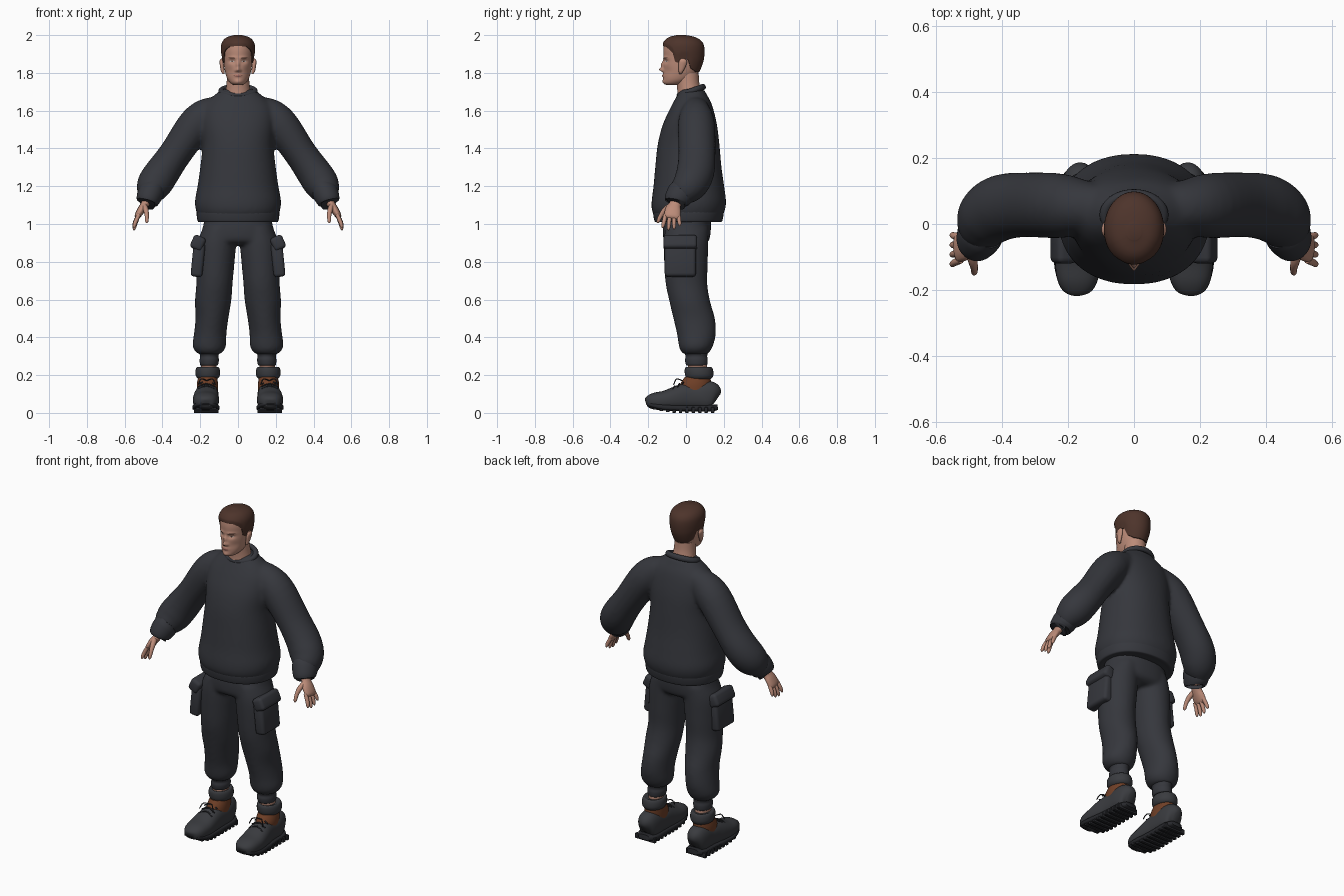
import bpy, bmesh, math
from mathutils import Vector


def material(name, rgb):
    m = bpy.data.materials.new(name)
    m.diffuse_color = (*rgb, 1)
    return m


CLOTH = material("charcoal cloth", (0.036, 0.038, 0.046))
SHOE = material("shoe grey", (0.042, 0.044, 0.05))
SOLE = material("sole black", (0.02, 0.021, 0.025))
SKIN = material("skin", (0.50, 0.26, 0.19))
LIP = material("lips", (0.36, 0.15, 0.12))
HAIR = material("brown hair", (0.075, 0.034, 0.024))
LEATHER = material("rust leather", (0.16, 0.05, 0.02))
WHITE = material("eye white", (0.5, 0.45, 0.42))


def resample(st, sub):
    """Catmull-Rom smoothing of a list of tuples."""
    out = []
    for i in range(len(st) - 1):
        a, b, c, d = st[max(i - 1, 0)], st[i], st[i + 1], st[min(i + 2, len(st) - 1)]
        for k in range(sub):
            t = k / sub
            out.append([0.5 * (2 * q + (r - p) * t + (2 * p - 5 * q + 4 * r - s) * t * t
                        + (3 * q - p - 3 * r + s) * t ** 3) for p, q, r, s in zip(a, b, c, d)])
    return out + [list(st[-1])]


def skin_rings(bm, rings):
    """Join closed rings of points and cap both ends."""
    vs = [[bm.verts.new(p) for p in r] for r in rings]
    n = len(vs[0])
    for a, b in zip(vs, vs[1:]):
        for i in range(n):
            bm.faces.new((a[i], a[(i + 1) % n], b[(i + 1) % n], b[i]))
    bm.faces.new(vs[0][::-1])
    bm.faces.new(vs[-1])


def loft(bm, st, ref=(0, 1, 0), flat=False, n=28, sub=4, p=2.0):
    """Stations (x, y, z, side radius, ref radius) lofted along their path."""
    st = resample(st, sub)
    rings = []
    for i, s in enumerate(st):
        t = (Vector(st[min(i + 1, len(st) - 1)][:3]) - Vector(st[max(i - 1, 0)][:3])).normalized()
        if flat:
            u, v = Vector((1, 0, 0)), Vector((0, 1, 0))
        else:
            v = Vector(ref)
            v = (v - t * v.dot(t)).normalized()
            u = t.cross(v)
        ring = []
        for k in range(n):
            a = 2 * math.pi * k / n
            c, w = math.cos(a), math.sin(a)
            c = math.copysign(abs(c) ** (2 / p), c) * max(s[3], 0.001)
            w = math.copysign(abs(w) ** (2 / p), w) * max(s[4], 0.001)
            ring.append(Vector(s[:3]) + u * c + v * w)
        rings.append(ring)
    skin_rings(bm, rings)


def box(bm, c, size, bevel=0.0, tilt=0.0):
    vs = bmesh.ops.create_cube(bm, size=1)["verts"]
    for v in vs:
        x, y, z = (a * b for a, b in zip(v.co, size))
        v.co = Vector((x * math.cos(tilt) + z * math.sin(tilt), y, z * math.cos(tilt) - x * math.sin(tilt))) + Vector(c)
    if bevel:
        es = list({e for v in vs for e in v.link_edges})
        bmesh.ops.bevel(bm, geom=es, offset=bevel, segments=3, affect='EDGES', profile=0.5)


def finish(bm, name, mat, mirror=False, fuse=0, angle=50):
    bmesh.ops.recalc_face_normals(bm, faces=bm.faces)
    me = bpy.data.meshes.new(name)
    bm.to_mesh(me)
    bm.free()
    ob = bpy.data.objects.new(name, me)
    bpy.context.collection.objects.link(ob)
    me.materials.append(mat)
    bpy.ops.object.select_all(action='DESELECT')
    bpy.context.view_layer.objects.active = ob
    ob.select_set(True)
    if fuse:
        for f in me.polygons:
            f.use_smooth = True
    else:
        bpy.ops.object.shade_smooth_by_angle(angle=math.radians(angle))
    if mirror:
        ob.modifiers.new("mirror", 'MIRROR').use_mirror_merge = False
    if fuse:
        r = ob.modifiers.new("fuse", 'REMESH')
        r.mode, r.voxel_size, r.use_smooth_shade = 'VOXEL', 0.011, True
        s = ob.modifiers.new("soften", 'SMOOTH')
        s.factor, s.iterations = 0.5, fuse
    return ob


def part(name, mat, lofts, mirror=False, fuse=0, **kw):
    bm = bmesh.new()
    for st in lofts:
        loft(bm, st, **kw)
    return finish(bm, name, mat, mirror, fuse)


def levels(rows):
    """(z, front y, back y, half width) -> stations."""
    return [(0, (f + b) / 2, z, w, (b - f) / 2) for z, f, b, w in rows]


# sweater: body and both sleeves fused into one garment
bm = bmesh.new()
loft(bm, levels([(1.03, -.16, .185, .205), (1.07, -.18, .205, .222), (1.12, -.182, .212, .228), (1.2, -.172, .202, .214),
                 (1.3, -.163, .188, .2), (1.42, -.15, .177, .188), (1.52, -.125, .165, .195), (1.6, -.09, .147, .19),
                 (1.65, -.064, .13, .16), (1.69, -.042, .107, .115), (1.715, -.03, .095, .085)]), flat=True, p=2.2, n=48)
arm = [(.08, .05, 1.63, .05, .06), (.15, .052, 1.588, .085, .08), (.225, .055, 1.525, .094, .098), (.33, .058, 1.375, .086, .098),
       (.40, .05, 1.275, .092, .1), (.44, .025, 1.215, .093, .095), (.462, -.01, 1.175, .078, .08), (.472, -.035, 1.15, .055, .062)]
for s in (1, -1):
    loft(bm, [(s * a[0], *a[1:]) for a in arm], n=32)
finish(bm, "sweater", CLOTH, fuse=7)

# sweater ribbing: hem, cuffs and neckband
part("sweater_hem", CLOTH, [levels([(1.012, -.14, .165, .18), (1.01, -.16, .185, .205), (1.02, -.168, .193, .215),
     (1.06, -.174, .2, .219), (1.085, -.168, .195, .212)])], flat=True, p=2.2, n=48)
part("sleeve_cuff", CLOTH, [[(.448, -.01, 1.19, .06, .07), (.462, -.025, 1.165, .068, .074), (.475, -.045, 1.135, .064, .069),
     (.483, -.053, 1.115, .055, .06), (.48, -.05, 1.12, .035, .04)]], mirror=True)
bpy.ops.mesh.primitive_torus_add(major_radius=.088, minor_radius=.016, major_segments=48, minor_segments=12,
                                 location=(0, .028, 1.703), rotation=(math.radians(20), 0, 0))
neckband = bpy.context.object
neckband.name = "neckband"
neckband.scale = (1, .78, 1)
neckband.data.materials.append(CLOTH)
bpy.ops.object.shade_smooth_by_angle(angle=1)

# trousers: hips and both legs fused
bm = bmesh.new()
loft(bm, levels([(1.07, -.11, .13, .17), (1.0, -.12, .132, .182), (.95, -.122, .13, .195), (.91, -.115, .12, .19), (.89, -.08, .09, .15)]),
     flat=True, p=2.3, n=40)
leg = [(.1, .005, .98, .085, .115), (.112, 0, .9, .102, .118), (.12, 0, .78, .1, .115), (.125, .003, .68, .096, .11),
       (.132, .02, .59, .096, .108), (.138, .043, .5, .087, .11), (.147, .055, .42, .086, .103), (.152, .053, .36, .089, .092),
       (.152, .05, .33, .078, .08), (.152, .052, .31, .055, .062)]
for s in (1, -1):
    loft(bm, [(s * a[0], *a[1:]) for a in leg], flat=True, n=32)
finish(bm, "trousers", CLOTH, fuse=5)
part("trouser_ankle_cuff", CLOTH, [[(.152, .052, .35, .05, .06), (.152, .053, .32, .053, .062), (.152, .055, .30, .048, .057),
     (.152, .055, .28, .051, .06), (.153, .056, .255, .047, .056), (.153, .056, .25, .035, .045)]], mirror=True, flat=True)

# cargo pockets with overlapping flaps
for name, c, size, tilt in (("cargo_pocket", (.212, -.03, .81), (.062, .165, .18), -.1),
                            ("pocket_flap", (.212, -.03, .9), (.068, .178, .075), -.42)):
    bm = bmesh.new()
    box(bm, c, size, .018, tilt)
    finish(bm, name, CLOTH, True)

# ankles and shoes
part("ankle", SKIN, [[(.155, .06, .18, .04, .05), (.155, .06, .28, .04, .05)]], mirror=True, flat=True)
part("shoe_collar", SHOE, [[(.16, .07, .178, .04, .05), (.16, .07, .182, .054, .065), (.16, .07, .2, .064, .075), (.16, .068, .228, .064, .075),
     (.16, .067, .243, .056, .067), (.16, .067, .238, .042, .052)]], mirror=True, flat=True)
part("shoe_lining", LEATHER, [[(.162, .045, .1, .055, .085), (.162, .05, .15, .056, .082), (.16, .062, .19, .05, .068)]], mirror=True, flat=True)
part("shoe_upper", SHOE, [[(.172, -.214, .058, .01, .01), (.172, -.205, .06, .04, .028), (.171, -.17, .062, .061, .044), (.17, -.11, .066, .069, .052),
     (.168, -.05, .077, .067, .064), (.165, 0, .085, .062, .072), (.163, .05, .085, .06, .07), (.163, .11, .09, .058, .08),
     (.163, .15, .083, .046, .068), (.163, .165, .075, .015, .03)]], mirror=True, ref=(0, 0, 1), p=2.4)
part("shoe_sole", SOLE, [[(.172, -.208, .053, .025, .007), (.172, -.19, .045, .052, .013), (.17, -.12, .03, .072, .017), (.168, -.04, .026, .068, .017),
     (.165, .04, .025, .063, .017), (.163, .13, .025, .06, .018), (.163, .168, .03, .035, .014)]], mirror=True, ref=(0, 0, 1), p=3.5)
bm = bmesh.new()
for i in range(10):
    y = -.165 + i * .034
    box(bm, (.168, y, .015 + max(0, -.08 - y) * .2), (.132 if y > -.14 else .11, .018, .03), .003)
finish(bm, "sole_treads", SOLE, True)
laces = [[(.125, -.07 + .025 * i, .125 + .014 * i, .004, .004), (.168, -.06 + .025 * i, .142 + .012 * i, .004, .004),
          (.21, -.07 + .025 * i, .125 + .014 * i, .004, .004)] for i in range(3)]
laces += [[(.165, -.02, .17, .003, .003), (.165 + d, -.05, .18, .003, .003), (.165 + 1.5 * d, -.065, .15, .003, .003)] for d in (-.03, .03)]
part("laces", SOLE, laces, mirror=True, ref=(0, 0, 1), n=8)

# hands: palm, four fingers and a thumb
hand = [[(.47, -.04, 1.15, .028, .034), (.492, -.057, 1.105, .022, .031), (.512, -.068, 1.075, .021, .042), (.532, -.073, 1.042, .016, .043),
         (.538, -.075, 1.03, .006, .03)]]
for i, length in enumerate((.066, .078, .073, .056)):
    y = -.109 + i * .023
    e = -.016 + i * .008
    hand.append([(.524, y, 1.05, .01, .011), (.54, y + e * .4, 1.05 - length * .5, .011, .011), (.549, y + e * .8, 1.05 - length * .9, .009, .009),
                 (.551, y + e, 1.045 - length, .003, .003)])
hand.append([(.498, -.075, 1.1, .014, .016), (.488, -.11, 1.075, .014, .015), (.483, -.133, 1.045, .011, .012), (.483, -.147, 1.015, .009, .009),
             (.484, -.15, 1.005, .003, .003)])
part("hand", SKIN, hand, mirror=True, n=14)

# head surface: level profile plus soft bumps for the features
HEAD = resample([(1.735, -.1, -.03, .02), (1.744, -.116, -.005, .038), (1.765, -.12, .035, .055), (1.8, -.119, .062, .067), (1.84, -.12, .078, .074),
                 (1.88, -.119, .086, .078), (1.92, -.12, .088, .081), (1.95, -.115, .082, .078), (1.972, -.1, .063, .065),
                 (1.986, -.077, .03, .043), (1.993, -.04, -.01, .012)], 6)
BUMPS = [(0, 1.817, .010, .011, -.021), (0, 1.842, .0085, .018, -.013), (.012, 1.812, .007, .008, -.007), (.031, 1.861, .017, .011, .009),
         (.03, 1.88, .024, .008, -.004), (0, 1.786, .02, .009, -.006), (0, 1.753, .02, .012, -.006), (.048, 1.81, .018, .02, .004)]


def prof(z):
    for a, b in zip(HEAD, HEAD[1:]):
        if z <= b[0]:
            t = max(0, (z - a[0]) / (b[0] - a[0]))
            return [p + (q - p) * t for p, q in zip(a, b)]
    return HEAD[-1]


def bump(x, z):
    return sum(h * math.exp(-((abs(x) - cx) / sx) ** 2 - ((z - cz) / sz) ** 2) for cx, cz, sx, sz, h in BUMPS)


def head_point(a, z, grow=0.0):
    _, f, b, w = prof(z)
    x = (w + grow) * math.sin(a)
    y = (f + b) / 2 - ((b - f) / 2 + grow) * math.cos(a)
    return Vector((x, y + (bump(x, z) if math.cos(a) > 0 and not grow else 0), z))


N = 96
angles = [2 * math.pi * i / N for i in range(N)]
bm = bmesh.new()
skin_rings(bm, [[head_point(a, 1.735 + .258 * j / 60) for a in angles] for j in range(61)])
finish(bm, "head", SKIN, angle=80)
part("neck", SKIN, [[(0, .025, 1.65, .075, .075), (0, .018, 1.7, .066, .064), (0, .01, 1.75, .06, .06), (0, .005, 1.8, .058, .062)]], flat=True)
part("ear", SKIN, [[(.076, -.03, 1.795, .005, .006), (.081, -.027, 1.808, .009, .012), (.085, -.02, 1.84, .011, .021), (.088, -.016, 1.862, .01, .021),
     (.087, -.017, 1.875, .004, .01)]], mirror=True, flat=True, n=16)

# hair: cap grown from the head down to a shaped hairline
LINE = [(0, 1.942), (30, 1.94), (48, 1.925), (60, 1.905), (68, 1.86), (78, 1.852), (86, 1.872), (105, 1.87), (118, 1.825), (145, 1.805), (180, 1.803)]


def hairline(a):
    d = math.degrees(a if a <= math.pi else 2 * math.pi - a)
    for (p, q), (r, s) in zip(LINE, LINE[1:]):
        if d <= r:
            return q + (s - q) * (d - p) / (r - p)
    return LINE[-1][1]


bm = bmesh.new()
rows = []
for j in range(-1, 29):
    s = max(j, 0) / 28
    row = []
    for a in angles:
        h = hairline(a)
        p = head_point(a, h + (1.993 - h) * (1 - (1 - s) ** 1.8), -.004 if j < 0 else .005 + .005 * min(1, s * 5))
        row.append(p + Vector((0, 0, .007 * s)))
    rows.append(row)
skin_rings(bm, rows)
finish(bm, "hair", HAIR, angle=60)


# face details laid on the head surface
def plate(name, mat, cx, cz, w, h, lift, tilt=0.0, mirror=True):
    bm = bmesh.new()
    rings = []
    for r in (1, .66, .33, .02):
        ring = []
        for k in range(20):
            a = 2 * math.pi * k / 20
            x = cx + r * w * math.cos(a)
            z = cz + r * h * math.sin(a) + tilt * (x - cx)
            _, f, b, hw = prof(z)
            y = (f + b) / 2 - (b - f) / 2 * math.sqrt(max(0, 1 - (x / hw) ** 2)) + bump(x, z)
            ring.append((x, y - lift, z))
        rings.append(ring)
    skin_rings(bm, rings)
    finish(bm, name, mat, mirror)


plate("eyebrow", HAIR, .033, 1.879, .018, .0035, .0015, .08)
plate("eye", WHITE, .031, 1.861, .0115, .0045, .0015)
plate("iris", HAIR, .031, 1.861, .0045, .0043, .0025)
plate("upper_lip", LIP, 0, 1.7885, .021, .0032, .0015, mirror=False)
plate("lower_lip", LIP, 0, 1.782, .018, .0038, .0015, mirror=False)
